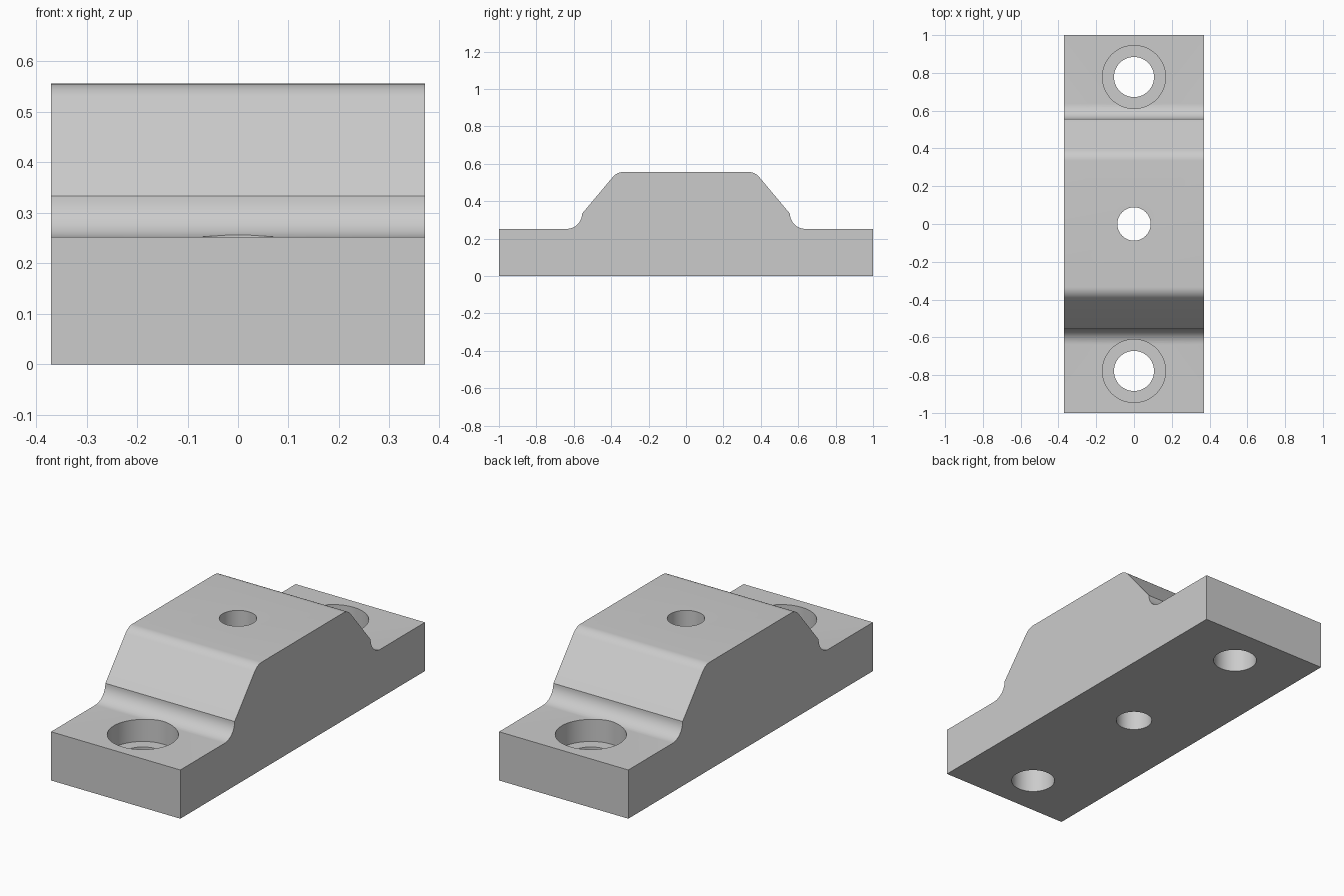
import bpy, bmesh
from math import sin, cos, pi, radians
from mathutils import Vector

if "Cube" in bpy.data.objects:
    bpy.data.objects.remove(bpy.data.objects["Cube"], do_unlink=True)

WIDTH, LENGTH, HEIGHT = 0.74, 2.0, 0.556
FLANGE = 0.252          # flange thickness
STEP_Y, STEP_Z = 0.556, 0.333

grey = bpy.data.materials.new("plain grey")
grey.use_nodes = True
grey.diffuse_color = (0.6, 0.6, 0.6, 1)
grey.node_tree.nodes["Principled BSDF"].inputs["Base Color"].default_value = (0.6, 0.6, 0.6, 1)


def arc(cy, cz, r, start, end, steps):
    """Points on an arc in the y-z plane, angles in degrees."""
    angles = [radians(start + (end - start) * i / steps) for i in range(steps + 1)]
    return [(cy + r * cos(a), cz + r * sin(a)) for a in angles]


def half_profile():
    """Outline of the +y half, from the bottom corner to the crown."""
    root = STEP_Z - FLANGE
    points = [(LENGTH / 2, 0), (LENGTH / 2, FLANGE)]
    points += arc(STEP_Y + root, STEP_Z, root, 270, 180, 12)
    # rounded shoulder between the sloped flank and the flat crown
    slope, r = 50, 0.074
    corner = STEP_Y - (HEIGHT - STEP_Z) / math_tan(slope)
    cy = corner - r * math_tan(slope / 2)
    points += arc(cy, HEIGHT - r, r, 90 - slope, 90, 8)
    return points


def math_tan(deg):
    return sin(radians(deg)) / cos(radians(deg))


def make_object(name, bm):
    bmesh.ops.recalc_face_normals(bm, faces=bm.faces)
    mesh = bpy.data.meshes.new(name)
    bm.to_mesh(mesh)
    bm.free()
    mesh.materials.append(grey)
    obj = bpy.data.objects.new(name, mesh)
    bpy.context.collection.objects.link(obj)
    return obj


def cylinder_cutter(name, radius, y, bottom, top):
    bm = bmesh.new()
    bmesh.ops.create_cone(bm, cap_ends=True, segments=64, radius1=radius,
                          radius2=radius, depth=top - bottom)
    bmesh.ops.translate(bm, verts=bm.verts, vec=(0, y, (top + bottom) / 2))
    obj = make_object(name, bm)
    obj.hide_render = True
    return obj


# Clamp body: mirrored profile extruded across the width
half = half_profile()
outline = half + [(-y, z) for y, z in reversed(half)]
bm = bmesh.new()
face = bm.faces.new([bm.verts.new((-WIDTH / 2, y, z)) for y, z in outline])
ext = bmesh.ops.extrude_face_region(bm, geom=[face])
bmesh.ops.translate(bm, vec=Vector((WIDTH, 0, 0)),
                    verts=[v for v in ext["geom"] if isinstance(v, bmesh.types.BMVert)])
body = make_object("clamp_body", bm)

# Centre hole, and a counterbored bolt hole in each flange
cutters = [cylinder_cutter("centre_hole_cutter", 0.088, 0, -0.1, 0.7)]
for side, y in (("front", -0.778), ("back", 0.778)):
    cutters.append(cylinder_cutter(side + "_bolt_hole_cutter", 0.106, y, -0.1, 0.5))
    cutters.append(cylinder_cutter(side + "_counterbore_cutter", 0.167, y, FLANGE - 0.114, 0.6))

for cutter in cutters:
    mod = body.modifiers.new(cutter.name, "BOOLEAN")
    mod.operation = "DIFFERENCE"
    mod.solver = "EXACT"
    mod.object = cutter

# Bake the cuts, then drop the cutters
depsgraph = bpy.context.evaluated_depsgraph_get()
cut_mesh = bpy.data.meshes.new_from_object(body.evaluated_get(depsgraph))
body.modifiers.clear()
body.data = cut_mesh
cut_mesh.name = "clamp_body"
for cutter in cutters:
    bpy.data.objects.remove(cutter, do_unlink=True)

# Smooth bores and fillets, sharp edges elsewhere
for obj in bpy.context.selected_objects:
    obj.select_set(False)
body.select_set(True)
bpy.context.view_layer.objects.active = body
bpy.ops.object.shade_smooth_by_angle(angle=radians(30))
